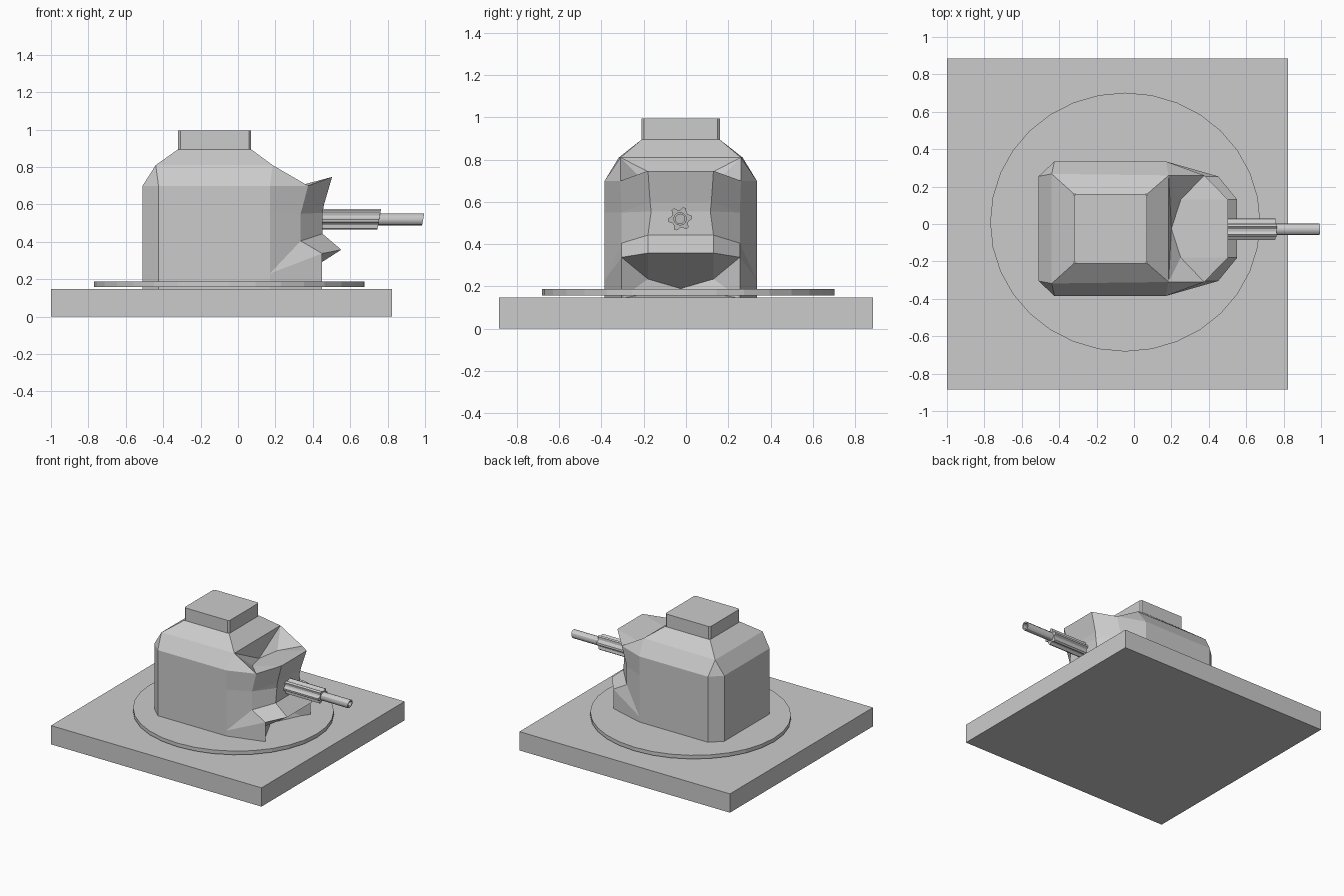
import bpy, bmesh
from math import cos, sin, tau

if "Cube" in bpy.data.objects:
    bpy.data.objects.remove(bpy.data.objects["Cube"])

CY = -0.025  # symmetry plane of the bunker


def mesh_object(name, verts, faces):
    bm = bmesh.new()
    vs = [bm.verts.new(v) for v in verts]
    for f in faces:
        bm.faces.new([vs[i] for i in f])
    bmesh.ops.recalc_face_normals(bm, faces=bm.faces)
    me = bpy.data.meshes.new(name)
    bm.to_mesh(me)
    bm.free()
    ob = bpy.data.objects.new(name, me)
    bpy.context.collection.objects.link(ob)
    return ob


def loft(name, rings):
    """Closed solid through equal-length rings, capped at both ends."""
    n = len(rings[0])
    verts = [v for r in rings for v in r]
    faces = [tuple(range(n)), tuple(range(len(verts) - n, len(verts)))]
    for k in range(len(rings) - 1):
        for i in range(n):
            j = (i + 1) % n
            faces.append((k*n + i, k*n + j, (k+1)*n + j, (k+1)*n + i))
    return mesh_object(name, verts, faces)


def prism(name, outline, z0, z1):
    return loft(name, [[(x, y, z) for x, y in outline] for z in (z0, z1)])


# Ground slab and round apron
prism("base_slab", [(-1, -.885), (.823, -.885), (.823, .885), (-1, .885)], 0, .147)
prism("round_apron", [(-.047 + .722*cos(tau*i/32), .01 + .692*sin(tau*i/32))
                      for i in range(32)], .158, .187)

# Roof cap with chamfered corners
x0, x1, y0, y1, c = -.32, .07, -.21, .16, .012
prism("roof_cap", [(x0+c, y0), (x1-c, y0), (x1, y0+c), (x1, y1-c),
                   (x1-c, y1), (x0+c, y1), (x0, y1-c), (x0, y0+c)], .893, .995)

# Bunker body: one half as (x, half width, z), mirrored across the centre plane
P = {
    "K0": (-.51, .28, .145), "K1": (-.51, .28, .70),
    "L0": (-.425, .36, .145), "L1": (-.425, .36, .70),
    "A0": (.17, .36, .145), "A1": (.17, .36, .70), "A2": (.17, .36, .55),
    "A3": (.17, .36, .405), "A4": (.17, .36, .23),
    "M": (-.44, .293, .81), "N": (.185, .285, .81),
    "T1": (-.32, .185, .895), "T2": (.07, .185, .895),
    "B1": (.375, .285, .70), "B2": (.335, .28, .55),
    "B3": (.335, .28, .405), "B4": (.45, .28, .338), "B0": (.45, .28, .145),
    "C1": (.503, .155, .747), "C2": (.46, .145, .60), "C5": (.452, .14, .555),
    "C3": (.452, .155, .443), "C4": (.552, .155, .358),
    "D1": (.25, .155, .68), "E1": (.20, 0, .665),
    "D4": (.36, .155, .235), "E4": (.30, 0, .19),
}
verts, left, right = [], {}, {}
for key, (x, h, z) in P.items():
    left[key] = right[key] = len(verts)
    verts.append((x, CY - h, z))
    if h:
        right[key] = len(verts)
        verts.append((x, CY + h, z))

# Faces that exist once on each side
sides = """K0 K1 L1 L0|K1 M L1|L0 L1 A1 A2 A3 A4 A0|L1 M N A1|M N T2 T1|A1 N B1|
A1 B1 B2 A2|A2 B2 B3 A3|A3 B3 A4|A4 B3 B4|A4 B4 B0 A0|B1 C1 C2 B2|B2 C2 C5|
B2 C5 C3 B3|B3 C3 C4 B4|N B1 D1|N D1 E1|B1 C1 D1|B4 C4 D4|B4 B0 D4|D4 B0 E4"""
# Edges that are bridged across the centre plane
bridges = """K0 K1|K1 M|M T1|T1 T2|T2 N|C1 C2|C2 C5|C5 C3|C3 C4|K0 L0|L0 A0|A0 B0"""
faces = []
for f in sides.split("|"):
    keys = f.split()
    faces += [[left[k] for k in keys], [right[k] for k in keys]]
for e in bridges.split("|"):
    a, b = e.split()
    faces.append([left[a], left[b], right[b], right[a]])
# Visor top, lip underside and the walls that meet them at the centre
for c_, d, e in (("C1", "D1", "E1"), ("C4", "D4", "E4")):
    faces.append([left[c_], left[d], left[e], right[d], right[c_]])
faces.append([left["N"], right["N"], left["E1"]])
faces.append([left["B0"], right["B0"], left["E4"]])
mesh_object("bunker_body", verts, faces)


# Gun: rings around the x axis, with slightly slanted ends
def ring(x, radii, slant=.18, zc=.52):
    n = len(radii)
    return [(x + slant*r*sin(tau*i/n), CY - .003 + r*cos(tau*i/n), zc + r*sin(tau*i/n))
            for i, r in enumerate(radii)]


ribs = [.057, .057, .042, .042] * 6
loft("ribbed_sleeve", [ring(.40, ribs), ring(.755, ribs)])
barrel = loft("gun_barrel", [ring(.42, [.032]*12), ring(.99, [.032]*12),
                             ring(.99, [.022]*12), ring(.80, [.022]*12)])
barrel.data.shade_smooth()
bpy.context.view_layer.objects.active = barrel
barrel.select_set(True)
bpy.ops.object.shade_smooth_by_angle()
